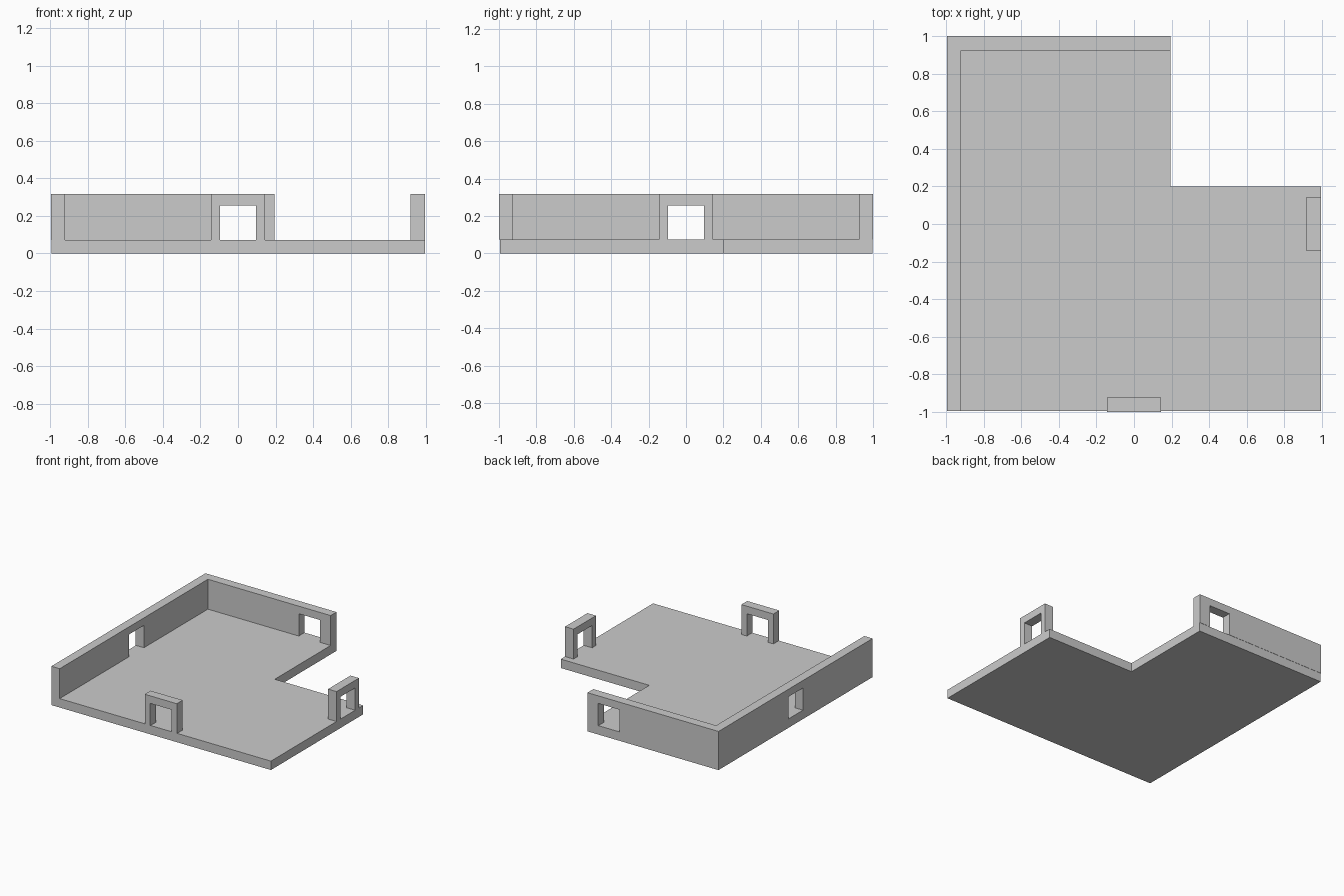
import bpy, bmesh
from mathutils import Vector

if "Cube" in bpy.data.objects:
    bpy.data.objects.remove(bpy.data.objects["Cube"])

FLOOR_Z, HOLE_Z, TOP_Z = 0.073, 0.256, 0.318
HOLE = 0.096    # half width of each doorway
FRAME = 0.145   # half width of the free-standing door frames


def extrude_profile(name, points, offset):
    """Closed prism from a planar outline pushed along an offset vector."""
    bm = bmesh.new()
    face = bm.faces.new([bm.verts.new(p) for p in points])
    moved = bmesh.ops.extrude_face_region(bm, geom=[face])["geom"]
    verts = [v for v in moved if isinstance(v, bmesh.types.BMVert)]
    bmesh.ops.translate(bm, vec=Vector(offset), verts=verts)
    bmesh.ops.recalc_face_normals(bm, faces=bm.faces)
    mesh = bpy.data.meshes.new(name)
    bm.to_mesh(mesh)
    bm.free()
    obj = bpy.data.objects.new(name, mesh)
    bpy.context.collection.objects.link(obj)
    return obj


def wall_with_door(name, axis, start, end, near, far):
    """Wall running along an axis, with a doorway at its zero point."""
    outline = [(start, FLOOR_Z), (-HOLE, FLOOR_Z), (-HOLE, HOLE_Z), (HOLE, HOLE_Z),
               (HOLE, FLOOR_Z), (end, FLOOR_Z), (end, TOP_Z), (start, TOP_Z)]
    if axis == "x":
        points, offset = [(a, near, z) for a, z in outline], (0, far - near, 0)
    else:
        points, offset = [(near, a, z) for a, z in outline], (far - near, 0, 0)
    return extrude_profile(name, points, offset)


# L-shaped floor slab
floor_outline = [(-0.993, -0.995), (0.995, -0.995), (0.995, 0.2),
                 (0.193, 0.2), (0.193, 0.998), (-0.993, 0.998)]
extrude_profile("floor", [(x, y, 0) for x, y in floor_outline], (0, 0, FLOOR_Z))

# Full walls on the left and back
wall_with_door("left_wall", "y", -0.995, 0.924, -0.995, -0.92)
wall_with_door("back_wall", "x", -0.995, 0.193, 0.924, 1.0)

# Free-standing door frames on the front and right
wall_with_door("front_door_frame", "x", -FRAME, FRAME, -1.0, -0.924)
wall_with_door("right_door_frame", "y", -FRAME, FRAME, 0.918, 0.995)
